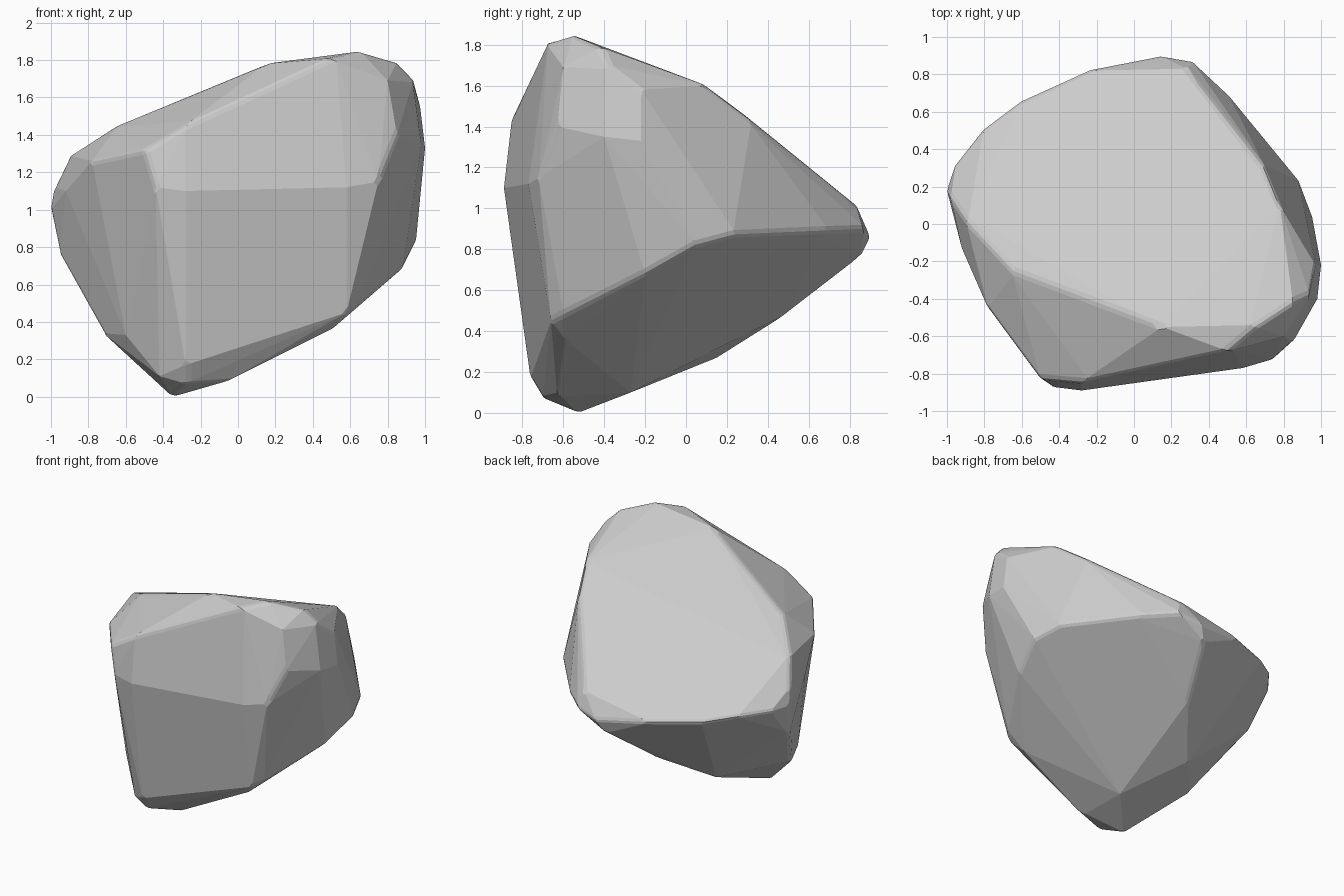
import bpy, bmesh

# Key corners of the boulder, grouped by zone; the convex hull makes the facets
crown = [(-.9, .02, 1.29), (-.65, -.25, 1.45), (.15, -.55, 1.78), (.65, -.55, 1.85),
         (.85, -.42, 1.79), (.94, -.38, 1.7), (.78, .1, 1.6), (.7, .3, 1.45),
         (.5, -.68, 1.81), (-.28, -.85, 1.45), (-.5, -.83, 1.32), (-.78, -.45, 1.26),
         (.8, -.6, 1.69)]
back_rim = [(-1, .18, 1), (-.98, .14, 1.12), (-.92, -.13, 1.1), (-.95, .33, 1), (-.8, .52, .99),
            (-.6, .67, .95), (-.27, .82, .92), (.14, .9, .86), (.32, .87, .9),
            (.28, .83, 1.02), (.5, .7, .89)]
right_side = [(1, -.22, 1.33), (.97, -.22, 1.58), (.98, -.4, 1.35), (.85, -.63, 1.4),
              (.75, -.72, 1.15), (.58, -.77, 1.12), (.95, .05, .82),
              (.88, .24, .87), (.88, -.2, .68), (.64, -.6, .48), (.58, -.66, .45)]
front_side = [(-.28, -.89, 1.1), (-.44, -.87, 1.12), (-.28, -.76, .17), (-.42, -.65, .11)]
underside = [(-.35, -.53, 0), (-.28, -.7, .07), (-.1, -.27, .1), (.5, -.59, .36),
             (-.05, -.63, .085), (-.36, .15, .27), (-.07, .5, .49), (.08, .85, .76),
             (-.6, -.5, .33), (-.72, -.25, .34), (-.95, .1, .75)]

bm = bmesh.new()
for p in crown + back_rim + right_side + front_side + underside:
    bm.verts.new(p)
bmesh.ops.convex_hull(bm, input=bm.verts[:])
inner = [v for v in bm.verts if not v.link_faces]
bmesh.ops.delete(bm, geom=inner, context='VERTS')

# Merge nearly flat triangles into broad facets
bmesh.ops.dissolve_limit(bm, angle_limit=0.04, verts=bm.verts[:], edges=bm.edges[:])
bmesh.ops.recalc_face_normals(bm, faces=bm.faces[:])

mesh = bpy.data.meshes.new("boulder")
bm.to_mesh(mesh)
bm.free()
boulder = bpy.data.objects.new("boulder", mesh)
bpy.context.collection.objects.link(boulder)

# Narrow worn chamfer along the sharper edges
worn = boulder.modifiers.new("worn_edges", 'BEVEL')
worn.width = 0.025
worn.segments = 2
worn.limit_method = 'ANGLE'
worn.angle_limit = 0.6
